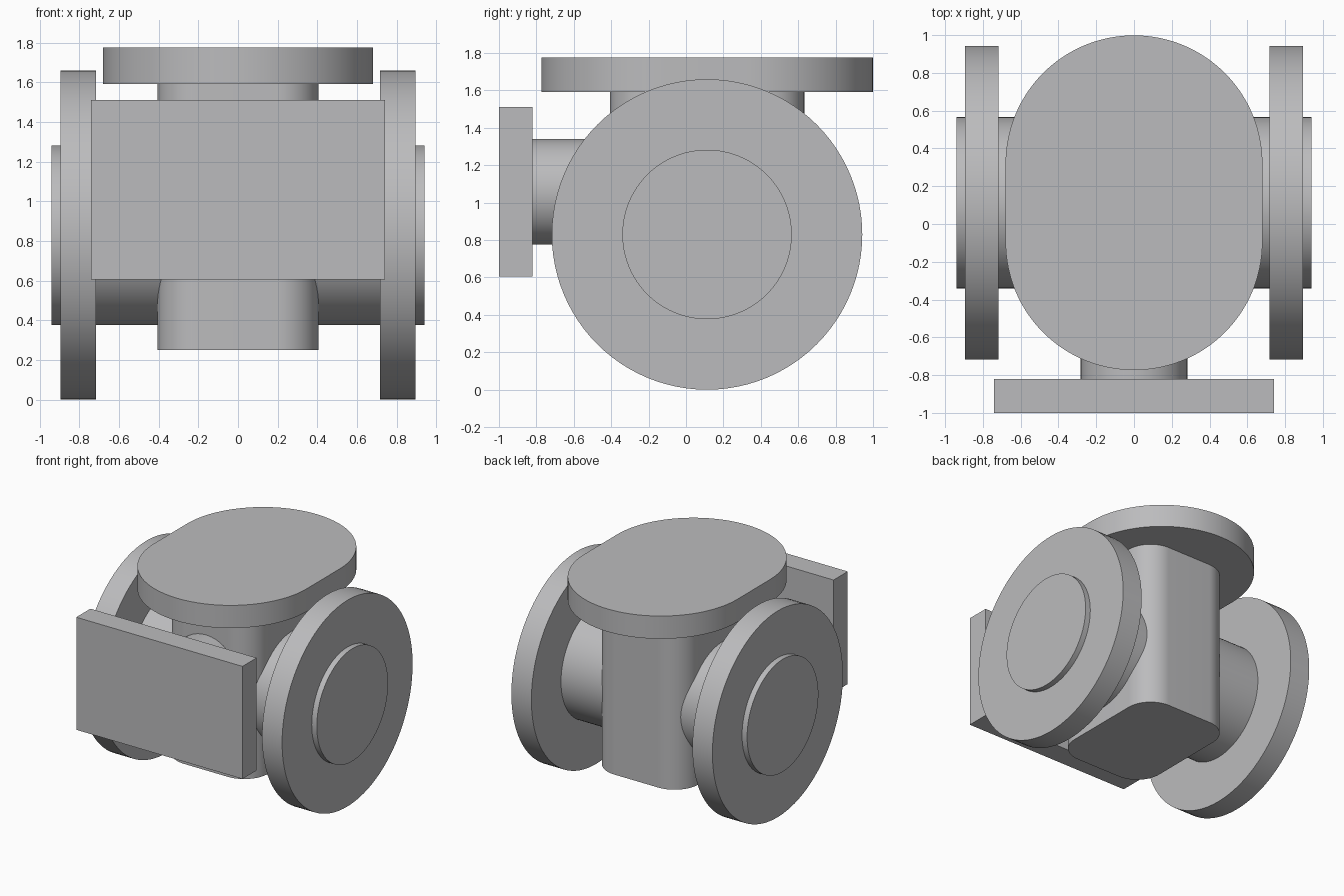
import bpy, bmesh, math
from mathutils import Matrix

if "Cube" in bpy.data.objects:
    bpy.data.objects.remove(bpy.data.objects["Cube"])

CY = 0.1125   # y of the valve's vertical axis
SEG = 96

mat = bpy.data.materials.new("cast_grey")
mat.diffuse_color = (0.5, 0.5, 0.51, 1)
mat.use_nodes = True
mat.node_tree.nodes["Principled BSDF"].inputs["Base Color"].default_value = mat.diffuse_color


def rounded_rect(hx, hy, r, n=24):
    """Outline of a rectangle with round corners, anticlockwise."""
    pts = []
    for k, (sx, sy) in enumerate([(1, 1), (-1, 1), (-1, -1), (1, -1)]):
        for i in range(n + 1):
            a = math.pi / 2 * (k + i / n)
            pts.append((sx * (hx - r) + r * math.cos(a),
                        sy * (hy - r) + r * math.sin(a)))
    return pts


def circle(r):
    return [(r * math.cos(2 * math.pi * i / SEG), r * math.sin(2 * math.pi * i / SEG))
            for i in range(SEG)]


def extrude(name, outline, start, end, place):
    """Extrude an outline from start to end along local z, then place it."""
    bm = bmesh.new()
    face = bm.faces.new([bm.verts.new((x, y, start)) for x, y in outline])
    ext = bmesh.ops.extrude_face_region(bm, geom=[face], use_keep_orig=True)
    for v in ext["geom"]:
        if isinstance(v, bmesh.types.BMVert):
            v.co.z = end
    bmesh.ops.remove_doubles(bm, verts=bm.verts, dist=1e-5)
    bmesh.ops.transform(bm, matrix=place, verts=bm.verts)
    bmesh.ops.recalc_face_normals(bm, faces=bm.faces)
    me = bpy.data.meshes.new(name)
    bm.to_mesh(me)
    bm.free()
    ob = bpy.data.objects.new(name, me)
    bpy.context.collection.objects.link(ob)
    me.materials.append(mat)
    bpy.ops.object.select_all(action='DESELECT')
    ob.select_set(True)
    bpy.context.view_layer.objects.active = ob
    bpy.ops.object.shade_smooth_by_angle(angle=math.radians(30))
    return ob


upright = Matrix.Translation((0, CY, 0))
along_x = Matrix.Translation((0, CY, 0.83)) @ Matrix.Rotation(math.pi / 2, 4, 'Y')
along_front = Matrix.Translation((0, 0, 1.058)) @ Matrix.Rotation(math.pi / 2, 4, 'X')

# Central body and its oval cover
extrude("valve_body", rounded_rect(0.405, 0.52, 0.21), 0.25, 1.62, upright)
extrude("top_cover", rounded_rect(0.68, 0.886, 0.6799, 48), 1.592, 1.775, upright)

# Through pipe with a round flange near each end
extrude("through_pipe", circle(0.453), -0.94, 0.94, along_x)
for side, s in (("right", 1), ("left", -1)):
    extrude(side + "_flange", circle(0.83), s * 0.717, s * 0.895, along_x)

# Front branch with a rectangular plate
extrude("front_neck", circle(0.282), 0.2, 0.85, along_front)
extrude("front_plate", [(-0.74, -0.453), (0.74, -0.453), (0.74, 0.453), (-0.74, 0.453)],
        0.82, 1.0, along_front)
